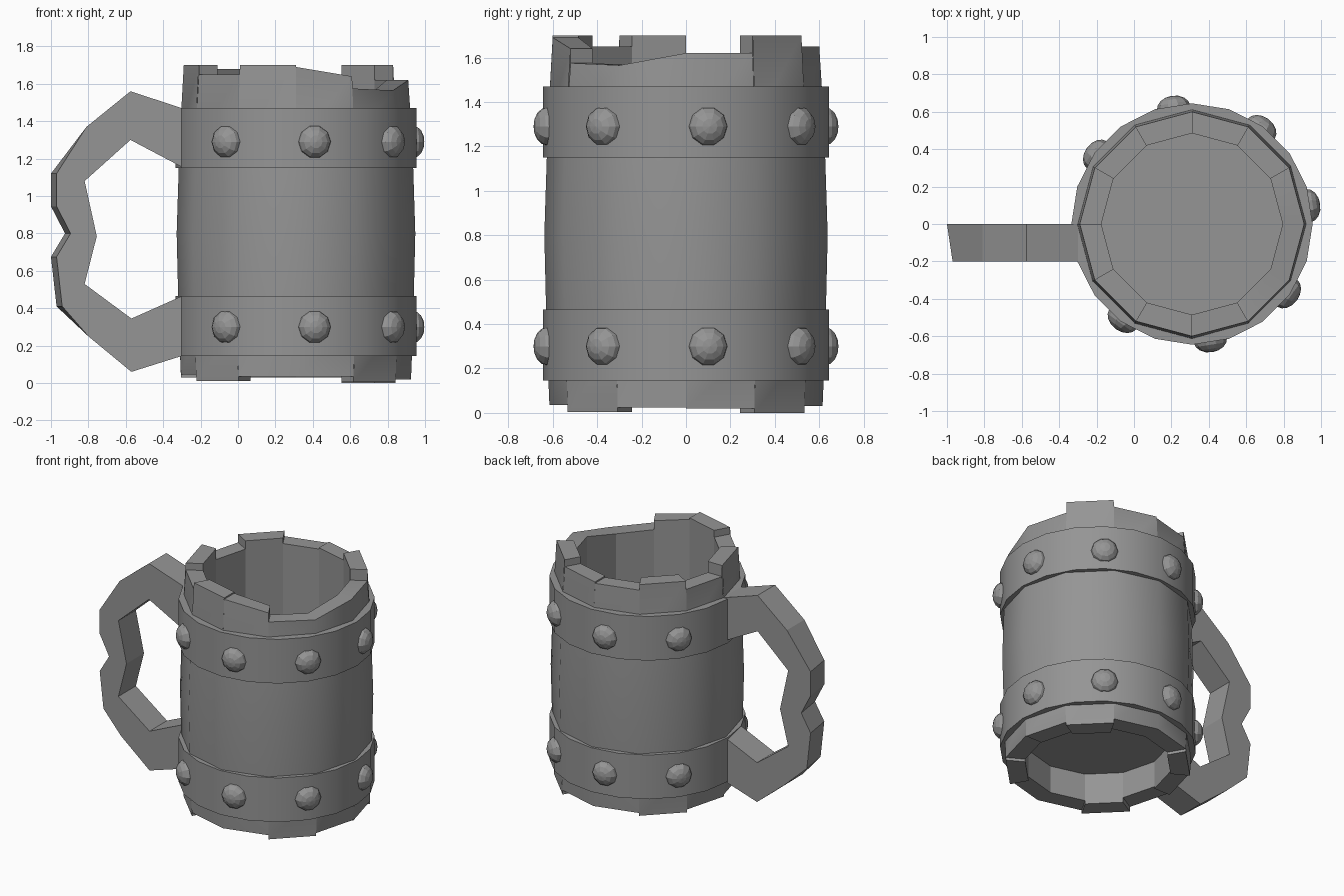
import bpy, bmesh, math
from mathutils import Matrix, Vector

if "Cube" in bpy.data.objects:
    bpy.data.objects.remove(bpy.data.objects["Cube"])

CX = 0.31          # mug axis
N = 12             # number of staves

grey = bpy.data.materials.new("dark_grey")
grey.diffuse_color = (0.3, 0.3, 0.3, 1)
grey.use_nodes = True
grey.node_tree.nodes["Principled BSDF"].inputs["Base Color"].default_value = grey.diffuse_color


def finish(bm, name, smooth=None):
    mesh = bpy.data.meshes.new(name)
    bm.to_mesh(mesh)
    bm.free()
    mesh.materials.append(grey)
    ob = bpy.data.objects.new(name, mesh)
    bpy.context.collection.objects.link(ob)
    if smooth:
        bpy.ops.object.select_all(action='DESELECT')
        ob.select_set(True)
        bpy.context.view_layer.objects.active = ob
        bpy.ops.object.shade_smooth_by_angle(angle=math.radians(smooth))
    return ob


def polar(r, a, z):
    return Vector((CX + r * math.cos(a), r * math.sin(a), z))


def quad(bm, *pts):
    return bm.faces.new([bm.verts.new(p) for p in pts])


# Barrel of staves: (start, end) top heights and bottom height for each
tops = [(1.62, 1.62), (1.70, 1.70), (1.65, 1.65), (1.64, 1.64), (1.68, 1.68), (1.62, 1.62),
        (1.70, 1.70), (1.65, 1.65), (1.70, 1.70), (1.69, 1.64), (1.575, 1.565), (1.565, 1.62)]
bottoms = [0.02, 0.0, 0.03, 0.03, 0.01, 0.03, 0.045, 0.01, 0.035, 0.035, 0.005, 0.025]
R_TOP, R_BOT, R_IN = 0.60, 0.615, 0.485
mid_rows = [(0.626, 0.3), (0.638, 0.8), (0.622, 1.3)]

bm = bmesh.new()
for i in range(N):
    a, b = math.tau * i / N, math.tau * (i + 1) / N
    ta, tb = tops[i]
    lo = bottoms[i]
    rows = [(R_BOT, lo, lo)] + [(r, z, z) for r, z in mid_rows] + [(R_TOP, ta, tb)]
    for (r0, za, zb), (r1, zc, zd) in zip(rows, rows[1:]):
        quad(bm, polar(r0, a, za), polar(r0, b, zb), polar(r1, b, zd), polar(r1, a, zc))
    # inner wall, top and bottom ends
    quad(bm, polar(R_IN, b, lo), polar(R_IN, a, lo), polar(R_IN, a, ta), polar(R_IN, b, tb))
    quad(bm, polar(R_TOP, a, ta), polar(R_TOP, b, tb), polar(R_IN, b, tb), polar(R_IN, a, ta))
    quad(bm, polar(R_BOT, b, lo), polar(R_BOT, a, lo), polar(R_IN, a, lo), polar(R_IN, b, lo))
    # steps between neighbouring staves
    j = (i + 1) % N
    for r, z0, z1 in ((R_TOP, tb, tops[j][0]), (R_BOT, bottoms[j], lo)):
        if abs(z0 - z1) > 1e-4:
            quad(bm, polar(R_IN, b, z0), polar(R_IN, b, z1), polar(r, b, z1), polar(r, b, z0))
bmesh.ops.remove_doubles(bm, verts=bm.verts, dist=1e-5)
finish(bm, "stave_barrel", 35)

# Floor of the mug
bm = bmesh.new()
bmesh.ops.create_cone(bm, cap_ends=True, segments=N, radius1=0.49, radius2=0.49, depth=0.03,
                      matrix=Matrix.Translation((CX, 0, 0.25)) @ Matrix.Rotation(math.pi / 2, 4, 'Z'))
finish(bm, "mug_floor")

# Metal bands
SIDES = 20
for name, z0, z1 in (("lower_band", 0.145, 0.465), ("upper_band", 1.15, 1.47)):
    bm = bmesh.new()
    prof = [(0.58, z0), (0.645, z0), (0.645, z1), (0.58, z1)]
    for i in range(SIDES):
        a, b = math.tau * i / SIDES, math.tau * (i + 1) / SIDES
        for (r0, za), (r1, zb) in zip(prof, prof[1:]):
            quad(bm, polar(r0, a, za), polar(r0, b, za), polar(r1, b, zb), polar(r1, a, zb))
    bmesh.ops.remove_doubles(bm, verts=bm.verts, dist=1e-5)
    finish(bm, name, 30)

# Rivets around both bands (none where the handle joins)
for name, z in (("lower_rivets", 0.30), ("upper_rivets", 1.29)):
    bm = bmesh.new()
    for k in range(8):
        if k == 4:
            continue
        a = math.radians(9 + 45 * k)
        m = (Matrix.Translation(polar(0.628, a, z)) @ Matrix.Rotation(a, 4, 'Z')
             @ Matrix.Rotation(math.pi / 2, 4, 'Y') @ Matrix.Diagonal((0.09, 0.09, 0.066, 1)))
        bmesh.ops.create_uvsphere(bm, u_segments=10, v_segments=8, radius=1, matrix=m)
    finish(bm, name)

# Chunky angular handle
outer = [(-0.30, 1.47), (-0.575, 1.56), (-0.81, 1.37), (-0.97, 1.12), (-0.97, 0.945),
         (-0.895, 0.80), (-0.97, 0.675), (-0.94, 0.41), (-0.80, 0.25), (-0.57, 0.06),
         (-0.30, 0.145)]
inner = [(-0.30, 0.465), (-0.57, 0.345), (-0.82, 0.53), (-0.755, 0.785),
         (-0.82, 1.08), (-0.575, 1.30), (-0.30, 1.155)]
bm = bmesh.new()
front = [bm.verts.new((x, -0.2, z)) for x, z in outer + inner]
back = [bm.verts.new((x - (0.03 if x < -0.85 else 0), 0, z)) for x, z in outer + inner]
bm.faces.new(front)
bm.faces.new(back[::-1])
for i in range(len(front)):
    j = (i + 1) % len(front)
    bm.faces.new((front[i], back[i], back[j], front[j]))
bmesh.ops.recalc_face_normals(bm, faces=bm.faces)
finish(bm, "handle")
